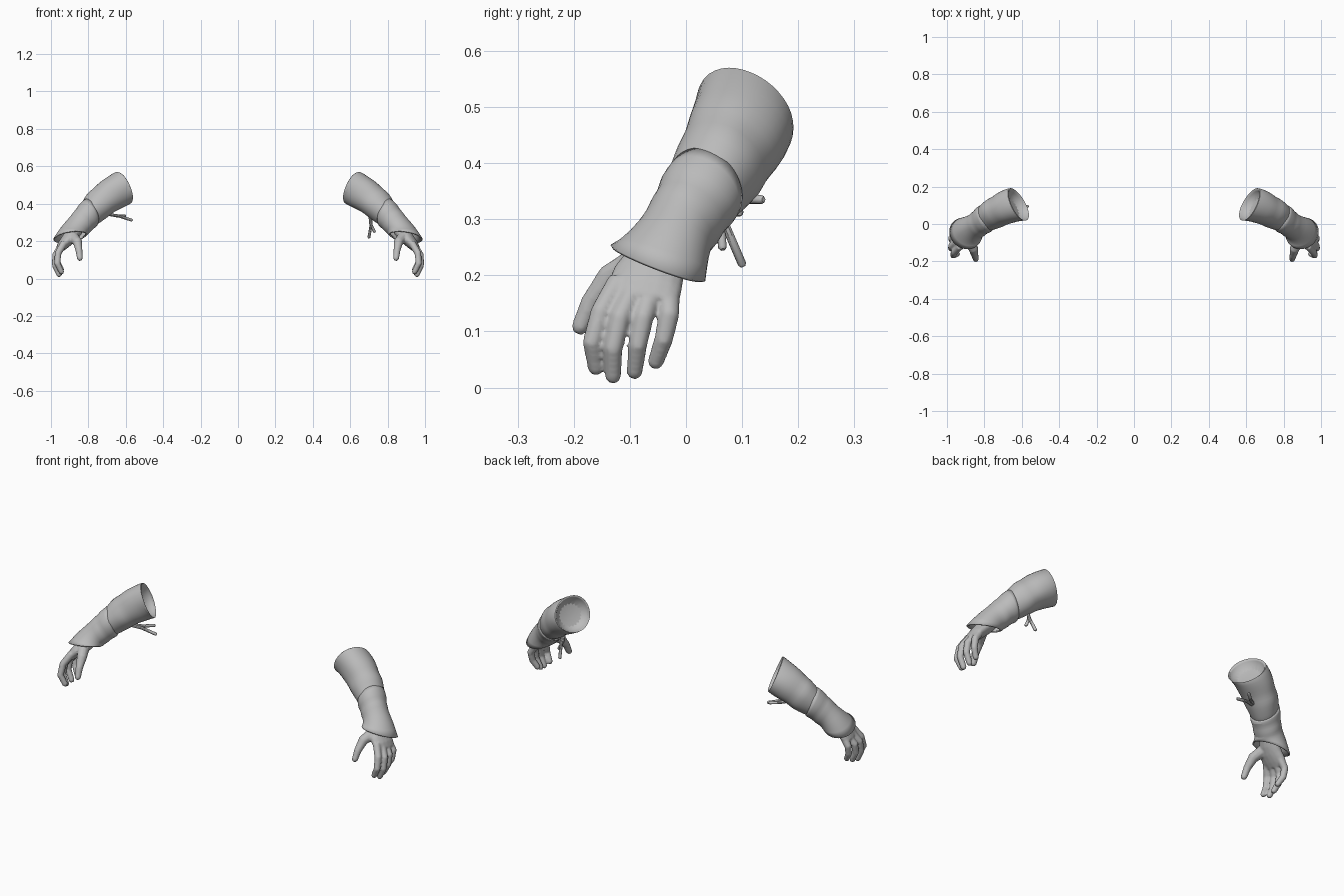
import bpy, bmesh, math, random
from mathutils import Vector as V

if "Cube" in bpy.data.objects:
    bpy.data.objects.remove(bpy.data.objects["Cube"])

GREY = bpy.data.materials.new("cloth grey")
GREY.diffuse_color = (0.5, 0.5, 0.5, 1)
GREY.use_nodes = True
GREY.node_tree.nodes["Principled BSDF"].inputs["Base Color"].default_value = GREY.diffuse_color

# Cross-section axes of the forearm: FRONT is horizontal, UP is the outer top
FRONT = V((-0.5, -0.866, 0))
UP = V((0.5, -0.3, 0.81))


def loft(bm, rings, cap_start=True, cap_end=True):
    """Skin a list of rings of points."""
    vs = [[bm.verts.new(p) for p in r] for r in rings]
    n = len(vs[0])
    for a, b in zip(vs, vs[1:]):
        for i in range(n):
            j = (i + 1) % n
            bm.faces.new((a[i], a[j], b[j], b[i]))
    if cap_start:
        bm.faces.new(vs[0])
    if cap_end:
        bm.faces.new(vs[-1])


def ring(c, u, v, n=20, wobble=0.0, phase=0.0):
    """Ellipse round c, with soft folds that turn with the phase."""
    pts = []
    for i in range(n):
        a = 2 * math.pi * i / n
        k = 1 + wobble * (math.sin(3 * a + phase) + random.uniform(-0.6, 0.6))
        pts.append(V(c) + (V(u) * math.cos(a) + V(v) * math.sin(a)) * k)
    return pts


def round_ring(c, r, n=20, wobble=0.0, phase=0.0):
    return ring(c, UP * r, FRONT * r, n, wobble, phase)


def tube(bm, path, radii, n=10):
    """Round tube along a path, with a rounded far end."""
    path = [V(p) for p in path]
    d = (path[-1] - path[-2]).normalized()
    path.append(path[-1] + d * radii[-1] * 0.6)
    radii = list(radii) + [radii[-1] * 0.55]
    rings = []
    for i, p in enumerate(path):
        t = (path[min(i + 1, len(path) - 1)] - path[max(i - 1, 0)]).normalized()
        u = t.cross(V((0.3, 1, 0.1))).normalized()
        rings.append(ring(p, u * radii[i], t.cross(u) * radii[i], n))
    loft(bm, rings)


def finish(name, bm, side, angle=40):
    if side < 0:
        for v in bm.verts:
            v.co.x *= -1
    bmesh.ops.recalc_face_normals(bm, faces=bm.faces)
    me = bpy.data.meshes.new(name)
    bm.to_mesh(me)
    bm.free()
    me.materials.append(GREY)
    ob = bpy.data.objects.new(name, me)
    bpy.context.collection.objects.link(ob)
    bpy.ops.object.select_all(action='DESELECT')
    ob.select_set(True)
    bpy.context.view_layer.objects.active = ob
    bpy.ops.object.shade_smooth_by_angle(angle=math.radians(angle))
    return ob


def sleeve(side, label):
    bm = bmesh.new()
    o = V((0.61, 0.105, 0.49))
    u, v = V((0.035, -0.01, 0.09)), V((-0.045, -0.09, 0.01))
    # Hollow opening, then the rim, then the tapering folds
    rings = [ring(o + V((0.045, -0.025, -0.03)), u * 0.7, v * 0.7),
             ring(o + V((0.012, -0.006, -0.01)), u * 0.9, v * 0.9),
             ring(o, u, v, wobble=0.03)]
    for i, (c, r) in enumerate([((0.65, 0.1, 0.465), 0.095), ((0.69, 0.085, 0.44), 0.092),
                                ((0.72, 0.07, 0.415), 0.084), ((0.745, 0.06, 0.395), 0.087),
                                ((0.77, 0.045, 0.37), 0.078), ((0.8, 0.025, 0.34), 0.07),
                                ((0.82, 0.01, 0.318), 0.055)]):
        rings.append(round_ring(c, r, wobble=0.025, phase=i * 0.9))
    loft(bm, rings)
    ob = finish(label + "_sleeve", bm, side)
    ob.modifiers.new("soften", 'SUBSURF').levels = 1


def gauntlet(side, label):
    bm = bmesh.new()
    # Upper edge reaches further up the outside of the arm
    rings = [ring((0.788, 0.035, 0.356), UP * 0.077 + V((-0.014, 0.008, 0.01)), FRONT * 0.075)]
    for i, (c, r) in enumerate([((0.805, 0.02, 0.335), 0.078), ((0.82, 0.01, 0.318), 0.069),
                                ((0.835, -0.002, 0.3), 0.073), ((0.85, -0.012, 0.283), 0.067)]):
        rings.append(round_ring(c, r, wobble=0.015, phase=i))
    # Flared cuff, highest at the front
    rings.append(ring((0.875, -0.03, 0.255), (0.064, -0.022, 0.03), (-0.035, -0.068, 0.012)))
    rings.append(ring((0.9, -0.05, 0.222), (0.082, -0.025, 0.0), (-0.035, -0.082, 0.034)))
    loft(bm, rings, False, False)
    ob = finish(label + "_gauntlet", bm, side)
    ob.modifiers.new("soften", 'SUBSURF').levels = 1
    m = ob.modifiers.new("thickness", 'SOLIDIFY')
    m.thickness = 0.007
    m.offset = -1


def hand(side, label):
    bm = bmesh.new()
    # Palm
    wide = V((-0.15, -0.98, 0.12))
    palm = [((0.868, -0.03, 0.27), 0.045, 0.05), ((0.888, -0.05, 0.235), 0.04, 0.055),
            ((0.912, -0.066, 0.205), 0.035, 0.064), ((0.937, -0.073, 0.178), 0.029, 0.067),
            ((0.955, -0.078, 0.155), 0.02, 0.062)]
    loft(bm, [ring(c, V((0.82, 0, 0.57)) * t, wide * w, 16) for c, t, w in palm])
    # Index, middle, ring and little fingers
    for path in ([(0.93, -0.12, 0.19), (0.962, -0.152, 0.135), (0.966, -0.168, 0.08), (0.942, -0.16, 0.032)],
                 [(0.94, -0.09, 0.18), (0.976, -0.118, 0.125), (0.978, -0.13, 0.07), (0.955, -0.13, 0.017)],
                 [(0.94, -0.06, 0.175), (0.976, -0.076, 0.125), (0.975, -0.086, 0.075), (0.95, -0.092, 0.025)],
                 [(0.94, -0.03, 0.175), (0.968, -0.03, 0.13), (0.965, -0.04, 0.085), (0.942, -0.055, 0.043)]):
        tube(bm, path, (0.02, 0.0185, 0.017, 0.0145))
    # Thumb
    tube(bm, [(0.885, -0.08, 0.225), (0.858, -0.135, 0.195), (0.85, -0.17, 0.15), (0.845, -0.19, 0.105)],
         (0.032, 0.026, 0.019, 0.0155))
    ob = finish(label + "_hand", bm, side, 60)
    m = ob.modifiers.new("merge", 'REMESH')
    m.mode = 'VOXEL'
    m.voxel_size = 0.005
    m.use_smooth_shade = True
    m = ob.modifiers.new("soften", 'SMOOTH')
    m.iterations = 4
    m.factor = 0.5


def laces(label, strands):
    bm = bmesh.new()
    for path in strands:
        tube(bm, path, [0.008] * len(path), 8)
    finish(label + "_laces", bm, 1)


for side, label in ((1, "right"), (-1, "left")):
    random.seed(4)
    sleeve(side, label)
    gauntlet(side, label)
    hand(side, label)

# Loose tie ends under each forearm, hanging differently
laces("right", [[(0.71, 0.05, 0.35), (0.712, 0.07, 0.29), (0.7, 0.1, 0.22)],
                [(0.705, 0.05, 0.35), (0.708, 0.06, 0.295), (0.73, 0.065, 0.25)]])
laces("left", [[(-0.71, 0.05, 0.345), (-0.64, 0.075, 0.335), (-0.568, 0.095, 0.312)],
               [(-0.7, 0.06, 0.345), (-0.65, 0.095, 0.335), (-0.605, 0.135, 0.335)]])
